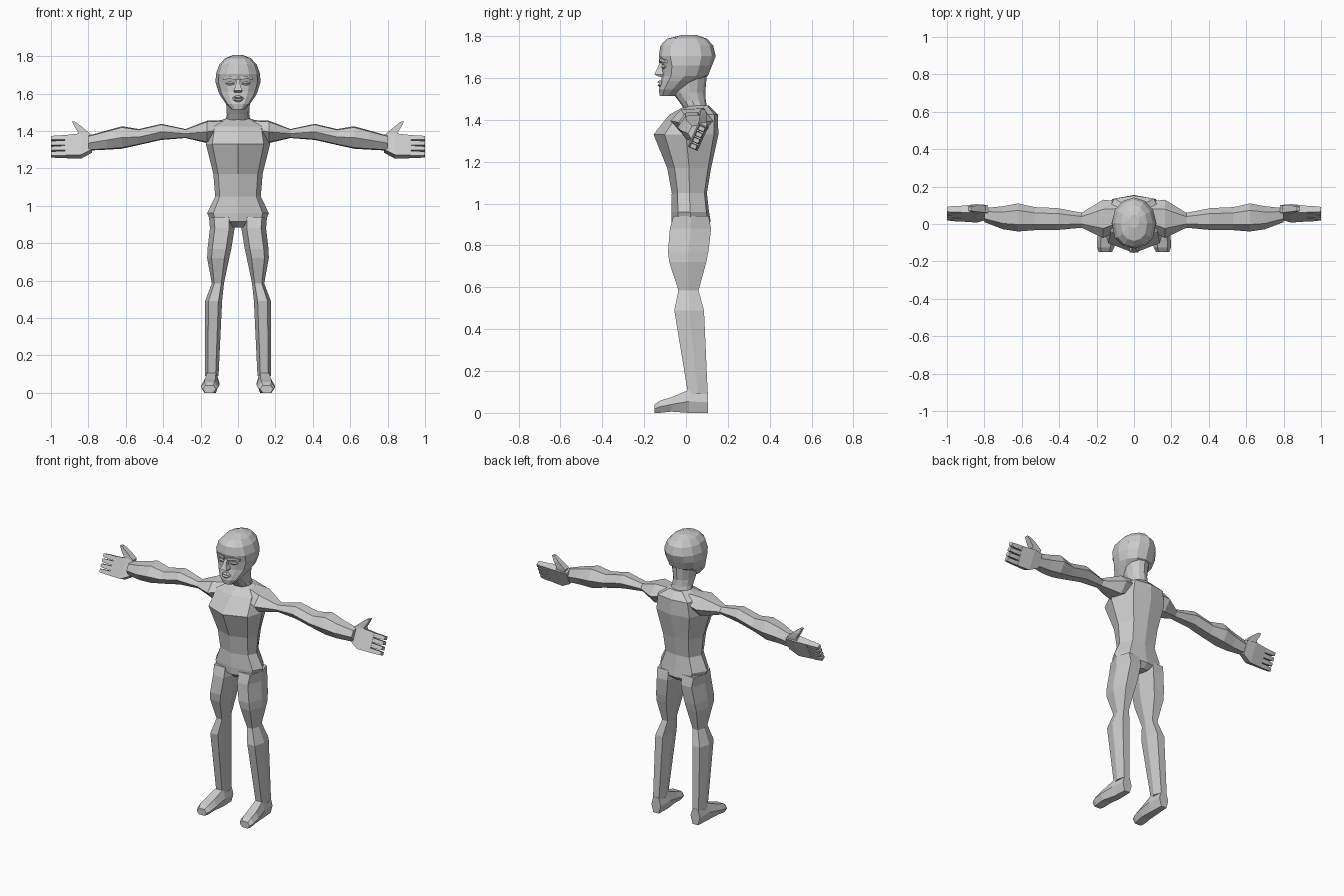
import bpy, bmesh, math

# Unit cross-sections (u, v in 0..1)
HEX = [(.22, 0), (.8, 0), (1, .5), (.8, 1), (.22, 1), (0, .5)]
ARM = [(0, .5), (.25, .05), (.75, 0), (1, .5), (.75, 1), (.25, .95)]
TORSO = [(.5, 0), (.9, .17), (1, .5), (.84, .93), (.5, 1), (.16, .93), (0, .5), (.1, .17)]
BOX = [(0, 0), (1, 0), (1, 1), (0, 1)]
ROUND = [(.5 + .5 * math.sin(i * math.pi / 6), .5 - .5 * math.cos(i * math.pi / 6)) for i in range(12)]
# flatter front for the face
SKULL = [(u, v * .8 if v < .3 else v) for u, v in ROUND]


def loft(name, rings, mirror=False):
    bm = bmesh.new()
    loops = [[bm.verts.new(p) for p in r] for r in rings]
    n = len(loops[0])
    for a, b in zip(loops, loops[1:]):
        for i in range(n):
            j = (i + 1) % n
            bm.faces.new((a[i], a[j], b[j], b[i]))
    bm.faces.new(loops[0])
    bm.faces.new(loops[-1])
    bmesh.ops.recalc_face_normals(bm, faces=bm.faces)
    me = bpy.data.meshes.new(name)
    bm.to_mesh(me)
    bm.free()
    ob = bpy.data.objects.new(name, me)
    bpy.context.collection.objects.link(ob)
    if mirror:
        ob.modifiers.new("Mirror", 'MIRROR').use_mirror_merge = False
    return ob


def section(shape, axis, pos, a0, a1, b0, b1):
    pts = []
    for u, v in shape:
        a, b = a0 + (a1 - a0) * u, b0 + (b1 - b0) * v
        pts.append({'x': (pos, a, b), 'y': (a, pos, b), 'z': (a, b, pos)}[axis])
    return pts


def limb(name, shape, axis, rows, mirror=True):
    return loft(name, [section(shape, axis, *r) for r in rows], mirror)


def body(name, shape, rows):
    # rows: z, half width, front y, back y
    return limb(name, shape, 'z', [(z, -w, w, f, b) for z, w, f, b in rows], False)


body("torso", TORSO, [
    (.885, .03, -.04, .09), (.915, .145, -.07, .118), (.96, .165, -.07, .11),
    (1.05, .122, -.068, .1), (1.17, .132, -.09, .12), (1.33, .172, -.155, .155),
    (1.425, .155, -.08, .152), (1.468, .065, 0, .11)])

body("neck", ROUND, [
    (1.44, .068, 0, .105), (1.49, .06, -.035, .095), (1.53, .062, -.065, .092), (1.62, .075, -.07, .1)])

body("head", SKULL, [
    (1.515, .035, -.125, -.05), (1.545, .065, -.13, 0), (1.585, .092, -.12, .06),
    (1.61, .105, -.115, .105), (1.66, .12, -.115, .125), (1.705, .118, -.13, .142),
    (1.755, .1, -.122, .13), (1.788, .07, -.09, .1), (1.805, .028, -.02, .05)])

# Face details
body("nose", BOX, [
    (1.605, .018, -.125, -.1), (1.617, .024, -.152, -.1),
    (1.64, .013, -.14, -.1), (1.675, .009, -.124, -.1)])
body("lips", HEX, [
    (1.556, .015, -.128, -.1), (1.566, .028, -.136, -.1), (1.573, .034, -.127, -.1),
    (1.58, .026, -.136, -.1), (1.589, .012, -.126, -.1)])
limb("brow", BOX, 'x', [
    (.012, -.128, -.1, 1.672, 1.69), (.045, -.126, -.09, 1.68, 1.695), (.08, -.1, -.07, 1.672, 1.686)])
limb("eye", HEX, 'x', [
    (.02, -.116, -.1, 1.65, 1.656), (.045, -.118, -.09, 1.643, 1.665), (.068, -.104, -.08, 1.65, 1.656)])

limb("leg", HEX, 'z', [
    (.94, .02, .155, -.06, .108), (.88, .018, .15, -.077, .12), (.77, .036, .163, -.086, .107),
    (.72, .047, .165, -.08, .097), (.585, .075, .14, -.036, .06), (.49, .085, .176, -.056, .086),
    (.09, .104, .176, .01, .104)])

limb("foot", HEX, 'y', [
    (.105, .106, .172, 0, .1), (.015, .1, .18, 0, .11),
    (-.07, .1, .196, .006, .075), (-.125, .105, .198, 0, .058), (-.15, .118, .188, 0, .04)])

limb("arm", ARM, 'x', [
    (.08, -.03, .12, 1.36, 1.458), (.165, -.075, .13, 1.335, 1.455),
    (.28, -.02, .06, 1.362, 1.41), (.41, -.032, .085, 1.352, 1.438),
    (.53, -.033, .09, 1.325, 1.41), (.62, -.04, .11, 1.305, 1.425),
    (.7, -.028, .095, 1.3, 1.403), (.8, .01, .085, 1.295, 1.375)])


# Hand: tilted so the thumb edge sits further back than the little finger
def tilted(x, t0, t1, th):
    pts = []
    for t, s in ((t0, -1), (t1, -1), (t1, 1), (t0, 1)):
        pts.append((x, .03 + .05 * t + s * th * .91, 1.26 + .11 * t - s * th * .41))
    return pts


loft("palm", [tilted(.78, .3, 1.02, .022), tilted(.84, .02, 1.06, .026), tilted(.925, .02, 1, .019)], True)
for i in range(4):
    a = .02 + i * .255
    loft("finger_%d" % (i + 1), [
        tilted(.91, a, a + .215, .018), tilted(.96, a, a + .21, .018), tilted(1, a + .02, a + .19, .014)], True)
limb("thumb", BOX, 'z', [
    (1.35, .795, .865, .055, .095), (1.385, .79, .85, .06, .1),
    (1.42, .832, .872, .065, .1), (1.45, .872, .888, .07, .092)])
